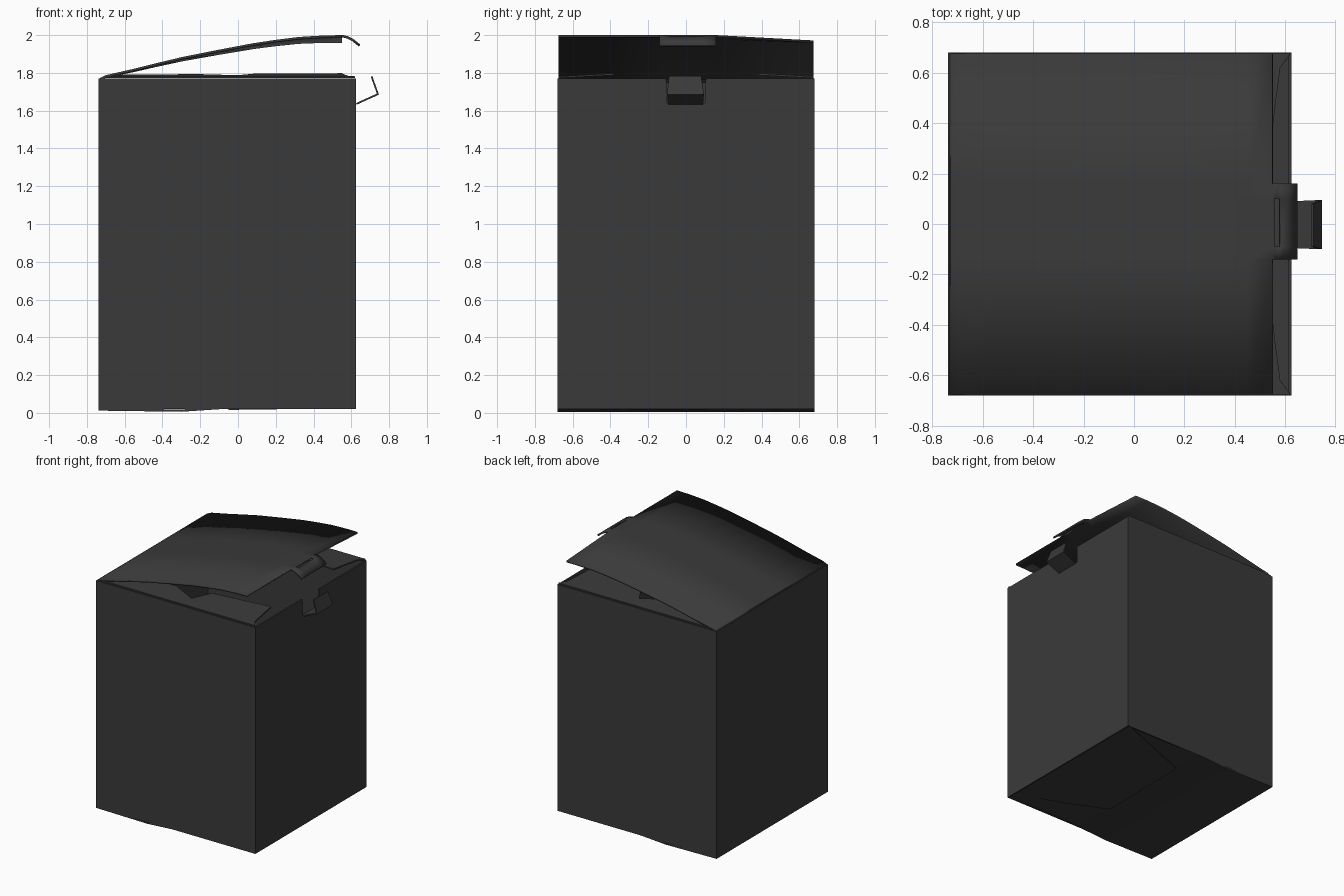
import bpy

if "Cube" in bpy.data.objects:
    bpy.data.objects.remove(bpy.data.objects["Cube"])

dark = bpy.data.materials.new("dark_card")
dark.diffuse_color = (0.042, 0.042, 0.042, 1)
dark.use_nodes = True
dark.node_tree.nodes["Principled BSDF"].inputs["Base Color"].default_value = dark.diffuse_color

X0, X1, Y, ZT = -0.738, 0.625, 0.68, 1.77


def card(name, verts, faces, thick=0.012, smooth=False):
    """A sheet of card: faces thickened away from their normals."""
    me = bpy.data.meshes.new(name)
    me.from_pydata(verts, [], faces)
    me.validate()
    ob = bpy.data.objects.new(name, me)
    bpy.context.collection.objects.link(ob)
    me.materials.append(dark)
    sol = ob.modifiers.new("thickness", 'SOLIDIFY')
    sol.thickness = thick
    sol.offset = -1
    sol.use_even_offset = True
    if smooth:
        bpy.ops.object.select_all(action='DESELECT')
        ob.select_set(True)
        bpy.context.view_layer.objects.active = ob
        bpy.ops.object.shade_smooth_by_angle(angle=0.4)
    return ob


def grid(name, us, vs, point, keep=lambda i, j: True, thick=0.012, smooth=False):
    """A rectangular patch of card; keep() drops unwanted cells."""
    cells = [(i, j) for i in range(len(us) - 1) for j in range(len(vs) - 1) if keep(i, j)]
    ids, faces = {}, []
    for i, j in cells:
        ring = [(i, j), (i + 1, j), (i + 1, j + 1), (i, j + 1)]
        faces.append([ids.setdefault(c, len(ids)) for c in ring])
    return card(name, [point(us[i], vs[j]) for i, j in ids], faces, thick, smooth)


# Four walls, the latch cutout in the +x wall
corners = [(X0, -Y), (X1, -Y), (X1, Y), (X0, Y)]
verts = [(x, y, 0.02) for x, y in corners] + [(x, y, ZT) for x, y in corners]
verts += [(X1, 0.105, ZT), (X1, 0.1, 1.64), (X1, -0.1, 1.64), (X1, -0.105, ZT)]
card("walls", verts, [(0, 1, 5, 4), (1, 2, 6, 8, 9, 10, 11, 5),
                      (2, 3, 7, 6), (3, 0, 4, 7)])

# Sagging bottom panel, normals downwards
base = [(X0, 0.012), (-0.3, 0.006), (-0.03, 0.024), (X1, 0.03)]
card("bottom_panel",
     [(x, s * Y, z) for x, z in base for s in (1, -1)],
     [(2 * i, 2 * i + 2, 2 * i + 3, 2 * i + 1) for i in range(3)])

# Interlocking bottom flap lying under the panel
flap = [(X1, Y, 0.026), (-0.04, 0.43, 0.016), (-0.05, -0.33, 0.016),
        (0.26, -0.48, 0.02), (X1, -0.62, 0.026)]
card("bottom_flap", flap, [tuple(reversed(range(5)))], 0.006)

# Dust flaps hinged on both side walls, notched on the inner edge
outline = [(-0.71, 0.675), (0.62, 0.675), (0.58, 0.62), (0.56, 0.47), (0.55, 0.38),
           (0.08, 0.43), (0.0, 0.57), (-0.2, 0.47), (-0.6, 0.5)]
for s, side in ((-1, "front"), (1, "rear")):
    pts = [(x, s * y, ZT + 0.012 + (0.675 - y) * 0.055) for x, y in outline]
    order = range(len(pts)) if s < 0 else reversed(range(len(pts)))
    card(side + "_dust_flap", pts, [tuple(order)], 0.01)

# Curved lid rising from the back wall, ending in a slotted tongue
profile = [(X0, 1.755), (-0.728, 1.775), (-0.7, 1.788), (-0.55, 1.822), (-0.43, 1.852),
           (-0.3, 1.883), (-0.1, 1.923), (0.08, 1.957), (0.2, 1.975), (0.32, 1.99),
           (0.45, 1.998), (0.55, 2.0), (0.557, 2.0), (0.58, 1.995), (0.61, 1.98),
           (0.648, 1.95)]
columns = [-0.675, -0.14, -0.09, 0.1, 0.16, 0.675]
EDGE = 11  # profile row of the lid's free edge


def lid_point(p, y):
    x, z = p
    lift = (x - X0) / (0.55 - X0)
    return (x, y, z - max(0, y - 0.16) * 0.055 * lift)


def lid_cell(i, j):
    if i < EDGE:
        return True
    return j in (1, 2, 3) and not (i == EDGE + 1 and j == 2)


grid("lid", profile, columns, lid_point, lid_cell, 0.013, True)

# Bent latch tab pushed out of the cutout
latch = [(X1, 1.64, -0.095, 0.09), (0.735, 1.69, -0.1, 0.095), (0.703, 1.78, -0.09, 0.08)]
card("latch_tab",
     [(x, y, z) for x, z, a, b in latch for y in (a, b)],
     [(0, 2, 3, 1), (2, 4, 5, 3)], 0.009)
